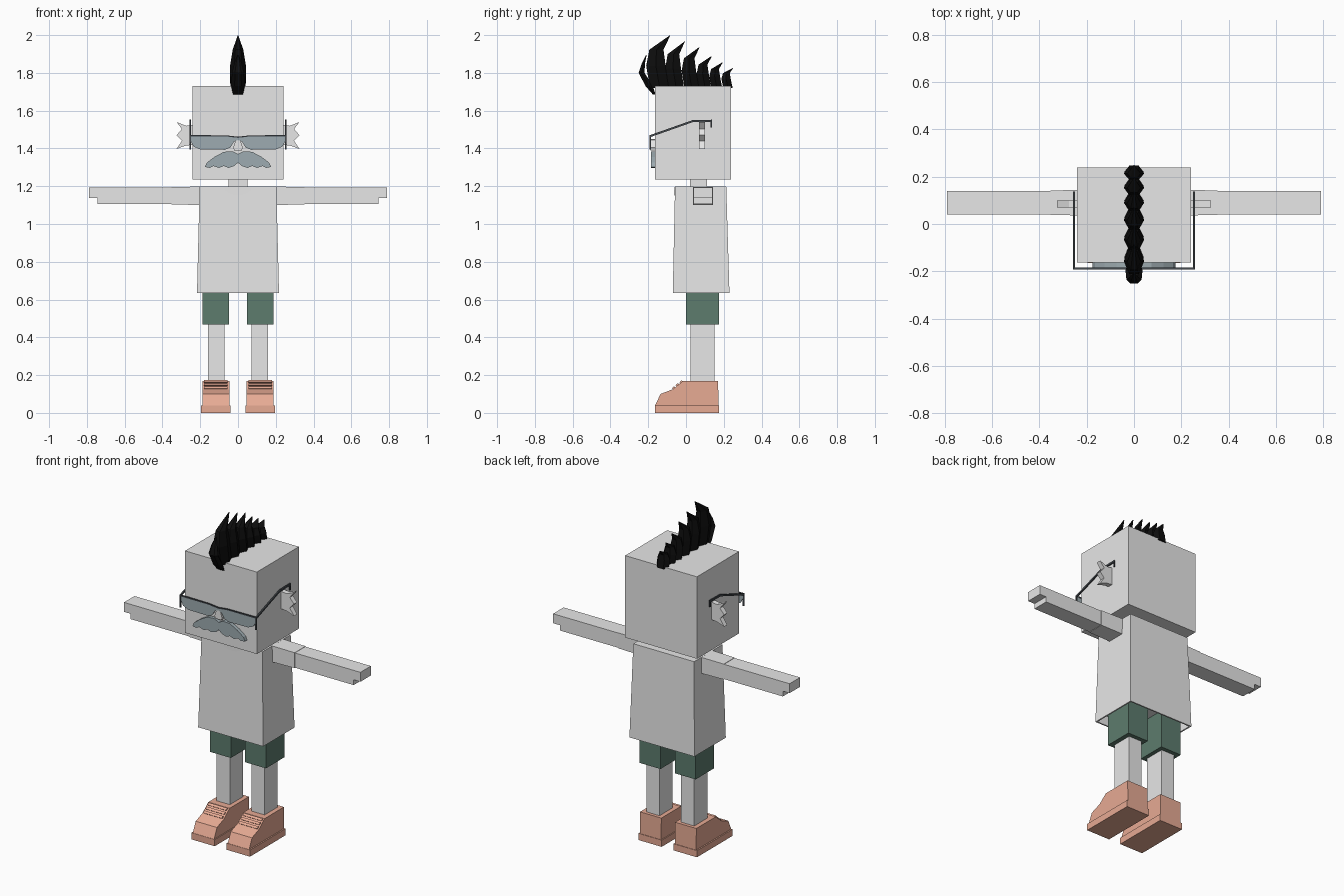
import bpy, bmesh, math

old = bpy.data.objects.get("Cube")
if old:
    bpy.data.objects.remove(old, do_unlink=True)


def material(name, r, g, b):
    m = bpy.data.materials.new(name)
    m.use_nodes = True
    m.diffuse_color = (r, g, b, 1)
    m.node_tree.nodes["Principled BSDF"].inputs["Base Color"].default_value = (r, g, b, 1)
    return m


GREY = material("pale grey", 0.8, 0.8, 0.8)
GREEN = material("dark green", 0.11, 0.2, 0.155)
SALMON = material("salmon", 0.81, 0.41, 0.30)
BLACK = material("hair black", 0.004, 0.004, 0.004)
SLATE = material("slate", 0.34, 0.41, 0.44)
FRAME = material("frame grey", 0.06, 0.07, 0.08)


def finish(name, bm, mat):
    bmesh.ops.recalc_face_normals(bm, faces=bm.faces)
    mesh = bpy.data.meshes.new(name)
    bm.to_mesh(mesh)
    bm.free()
    mesh.materials.append(mat)
    ob = bpy.data.objects.new(name, mesh)
    bpy.context.collection.objects.link(ob)
    return ob


def loft(name, rings, mat, hollow=0):
    """Skin a list of closed rings; optionally recess the first cap."""
    bm = bmesh.new()
    rows = [[bm.verts.new(p) for p in ring] for ring in rings]
    n = len(rows[0])
    for a, b in zip(rows, rows[1:]):
        for i in range(n):
            j = (i + 1) % n
            bm.faces.new((a[i], a[j], b[j], b[i]))
    cap = bm.faces.new(rows[0])
    bm.faces.new(rows[-1])
    if hollow:
        bmesh.ops.recalc_face_normals(bm, faces=bm.faces)
        bmesh.ops.inset_region(bm, faces=[cap], thickness=0.012)
        inner = bmesh.ops.extrude_discrete_faces(bm, faces=[cap])["faces"][0]
        bmesh.ops.translate(bm, verts=inner.verts, vec=(0, 0, hollow))
    return finish(name, bm, mat)


def rect(x0, x1, y0, y1, z):
    return [(x0, y0, z), (x1, y0, z), (x1, y1, z), (x0, y1, z)]


def box(name, x, y, z, mat):
    return loft(name, [rect(*x, *y, z[0]), rect(*x, *y, z[1])], mat)


def plate_xz(name, outline, y0, y1, mat):
    return loft(name, [[(x, y, z) for x, z in outline] for y in (y0, y1)], mat)


def plate_yz(name, outline, x0, x1, mat):
    return loft(name, [[(x, y, z) for y, z in outline] for x in (x0, x1)], mat)


def mirrored(half):
    return half + [(-x, z) for x, z in reversed(half) if x > 0]


# Head, neck and shirt
box("head", (-0.24, 0.24), (-0.163, 0.238), (1.235, 1.73), GREY)
box("neck", (-0.05, 0.05), (0.02, 0.11), (1.17, 1.24), GREY)
loft("shirt", [rect(-0.217, 0.217, -0.07, 0.23, 0.635),
               rect(-0.203, 0.203, -0.058, 0.213, 1.198)], GREY, hollow=0.06)
arc = [(0.075 * math.cos(t * math.pi / 8), 1.197 - 0.045 * math.sin(t * math.pi / 8))
       for t in range(9)]
plate_xz("neckline", arc, -0.061, -0.055, GREY)

# Moustache and nose
plate_xz("moustache", mirrored([(0, 1.37), (0.03, 1.385), (0.075, 1.382), (0.125, 1.355),
         (0.165, 1.325), (0.175, 1.302), (0.15, 1.297), (0.13, 1.307), (0.1, 1.297),
         (0.075, 1.307), (0.05, 1.297), (0.02, 1.307), (0, 1.325)]), -0.184, -0.16, SLATE)
plate_xz("nose", mirrored([(0, 1.45), (0.012, 1.445), (0.025, 1.405), (0.02, 1.39), (0, 1.39)]),
         -0.188, -0.16, GREY)

# Shared outlines for the paired parts
LENS = [(0, 1.456), (0.06, 1.464), (0.25, 1.466), (0.25, 1.44), (0.235, 1.41), (0.2, 1.395),
        (0.07, 1.393), (0.04, 1.405), (0.022, 1.435), (0, 1.445)]
RIM = [(0, 1.456), (0.06, 1.463), (0.255, 1.463), (0.255, 1.471), (0.06, 1.469), (0, 1.462)]
TEMPLE = [(-0.192, 1.395), (-0.192, 1.47), (0.035, 1.55), (0.137, 1.552), (0.137, 1.512),
          (0.13, 1.512), (0.13, 1.541), (0.035, 1.539), (-0.186, 1.461), (-0.186, 1.395)]
EAR = [(0.235, 1.525), (0.275, 1.52), (0.325, 1.54), (0.297, 1.503), (0.325, 1.47),
       (0.297, 1.44), (0.325, 1.398), (0.275, 1.415), (0.235, 1.42)]
SOLE = [(-0.165, 0), (-0.165, 0.04), (0.175, 0.04), (0.175, 0)]
UPPER = [(-0.163, 0.04), (-0.135, 0.1), (-0.07, 0.125), (-0.015, 0.17), (0.17, 0.17), (0.172, 0.04)]

for side, s in (("left", 1), ("right", -1)):
    def flip(outline):
        return [(s * x, z) for x, z in outline]

    def span(a, b):
        return (a, b) if s > 0 else (-b, -a)

    # Glasses
    plate_xz(side + "_lens", flip(LENS), -0.189, -0.185, SLATE)
    plate_xz(side + "_rim", flip(RIM), -0.192, -0.184, FRAME)
    plate_yz(side + "_temple", TEMPLE, *span(0.249, 0.257), FRAME)
    # Spiky ear
    plate_xz(side + "_ear", flip(EAR), 0.07, 0.1, GREY)
    # Sleeve, and arm with a stepped hand
    loft(side + "_sleeve", [[(s * x, y, z) for y, z in
         ((0.04 - e, 1.105 - e), (0.14 + e, 1.105 - e), (0.14 + e, 1.194 + e), (0.04 - e, 1.194 + e))]
         for x, e in ((0.19, 0.004), (0.352, 0.002))], GREY)
    plate_xz(side + "_arm", flip([(0.3, 1.105), (0.745, 1.105), (0.745, 1.137), (0.79, 1.137),
             (0.79, 1.194), (0.3, 1.194)]), 0.04, 0.14, GREY)
    # Leg, shorts and shoe
    box(side + "_shorts", span(0.048, 0.187), (0.0, 0.175), (0.468, 0.72), GREEN)
    box(side + "_leg", span(0.072, 0.16), (0.025, 0.15), (0.12, 0.5), GREY)
    plate_yz(side + "_sole", SOLE, *span(0.04, 0.196), SALMON)
    plate_yz(side + "_shoe_upper", UPPER, *span(0.046, 0.188), SALMON)
    for i in range(3):
        y, z = -0.068 + 0.02 * i, 0.124 + 0.0165 * i
        lace = [(y, z), (y - 0.007, z + 0.006), (y + 0.004, z + 0.016), (y + 0.012, z + 0.01)]
        plate_yz(f"{side}_lace_{i + 1}", lace, *span(0.055, 0.18), SALMON)


def hair_ring(y, z, half_y, half_x):
    return [(half_x * math.cos(t * math.pi / 3), y + half_y * math.sin(t * math.pi / 3), z)
            for t in range(6)]


# Crest of swept-back spikes, from the tallest at the front
spikes = [(-0.085, 1.998, 1.35), (-0.008, 1.965, 1.1), (0.07, 1.935, 1),
          (0.135, 1.888, 0.85), (0.193, 1.855, 0.75), (0.248, 1.825, 0.65)]
for i, (y, top, k) in enumerate(spikes):
    h = top - 1.73
    loft(f"hair_spike_{i + 1}", [
        hair_ring(y - 0.04 * k, 1.72, 0.044 * k, 0.04),
        hair_ring(y - 0.055 * k, 1.73 + 0.4 * h, 0.044 * k, 0.042),
        hair_ring(y - 0.053 * k, 1.73 + 0.72 * h, 0.032 * k, 0.028),
        hair_ring(y, top, 0.002, 0.002)], BLACK)

# Front lock curling over the brow
loft("hair_front_lock", [
    hair_ring(-0.168, 1.685, 0.008, 0.026),
    hair_ring(-0.195, 1.73, 0.022, 0.036),
    hair_ring(-0.235, 1.8, 0.018, 0.032),
    hair_ring(-0.226, 1.85, 0.01, 0.02),
    hair_ring(-0.21, 1.895, 0.002, 0.003)], BLACK)
